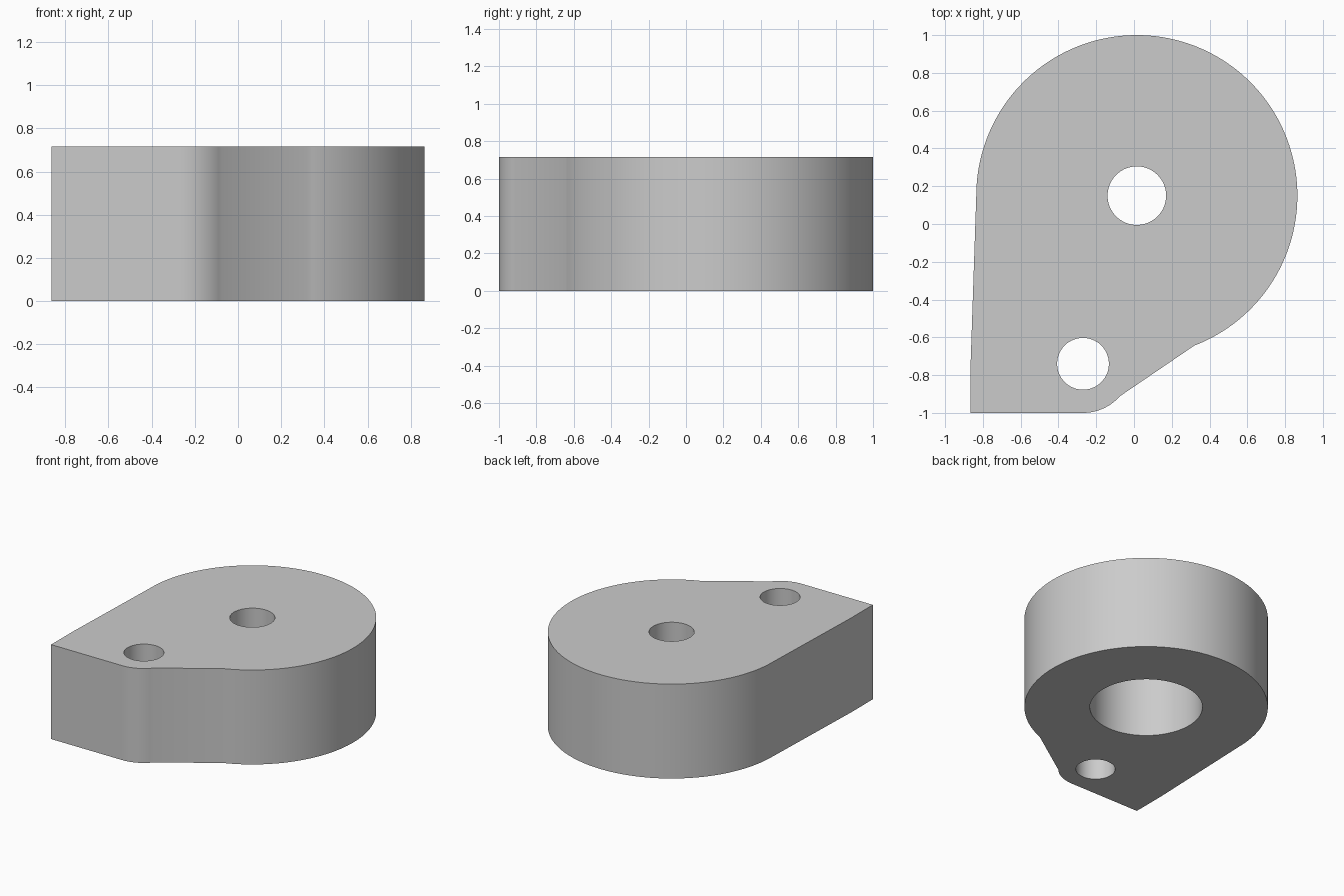
import bpy, bmesh
from math import cos, sin, radians

HEIGHT = 0.715
MAIN, MAIN_R = (0.015, 0.15), 0.85
EAR, EAR_R = (-0.27, -0.74), 0.26

cube = bpy.data.objects.get("Cube")
if cube:
    bpy.data.objects.remove(cube, do_unlink=True)

grey = bpy.data.materials.new("plain_grey")
grey.use_nodes = True
colour = (0.6, 0.6, 0.6, 1)
grey.diffuse_color = colour
grey.node_tree.nodes["Principled BSDF"].inputs["Base Color"].default_value = colour


def arc(centre, radius, start, end, steps):
    """Points along a circular arc, angles in degrees."""
    angles = [radians(start + (end - start) * i / steps) for i in range(steps + 1)]
    return [(centre[0] + radius * cos(a), centre[1] + radius * sin(a)) for a in angles]


def prism(name, outline, bottom, top):
    """Closed solid made by raising a flat outline."""
    bm = bmesh.new()
    face = bm.faces.new([bm.verts.new((x, y, bottom)) for x, y in outline])
    raised = bmesh.ops.extrude_face_region(bm, geom=[face])["geom"]
    verts = [v for v in raised if isinstance(v, bmesh.types.BMVert)]
    bmesh.ops.translate(bm, verts=verts, vec=(0, 0, top - bottom))
    bmesh.ops.recalc_face_normals(bm, faces=bm.faces)
    mesh = bpy.data.meshes.new(name)
    bm.to_mesh(mesh)
    bm.free()
    mesh.materials.append(grey)
    obj = bpy.data.objects.new(name, mesh)
    bpy.context.collection.objects.link(obj)
    return obj


def bore(body, name, centre, radius, bottom, top):
    """Cut a round hole and discard the cutter."""
    outline = arc(centre, radius, 0, 360, 96)[:-1]
    cutter = prism(name, outline, bottom, top)
    cutter.hide_render = True
    cut = body.modifiers.new(name, "BOOLEAN")
    cut.operation, cut.solver, cut.object = "DIFFERENCE", "EXACT", cutter
    bpy.ops.object.modifier_apply(modifier=cut.name)
    bpy.data.objects.remove(cutter, do_unlink=True)


# Teardrop body: large round, square corner and small rounded ear
outline = arc(MAIN, MAIN_R, -69, 180, 140)
outline += [(-0.865, EAR[1]), (-0.865, -1)]
outline += arc(EAR, EAR_R, -90, -46, 16)
outline += [(-0.075, -0.912)]
body = prism("bracket_body", outline, 0, HEIGHT)
bpy.ops.object.select_all(action="DESELECT")
bpy.context.view_layer.objects.active = body
body.select_set(True)

# Wide recess underneath, shaft hole above it, and the through hole in the ear
bore(body, "bottom_recess", MAIN, 0.393, -0.1, 0.5)
bore(body, "shaft_hole", MAIN, 0.155, 0.4, HEIGHT + 0.1)
bore(body, "ear_hole", EAR, 0.137, -0.1, HEIGHT + 0.1)

bpy.ops.object.shade_smooth_by_angle(angle=radians(30))
